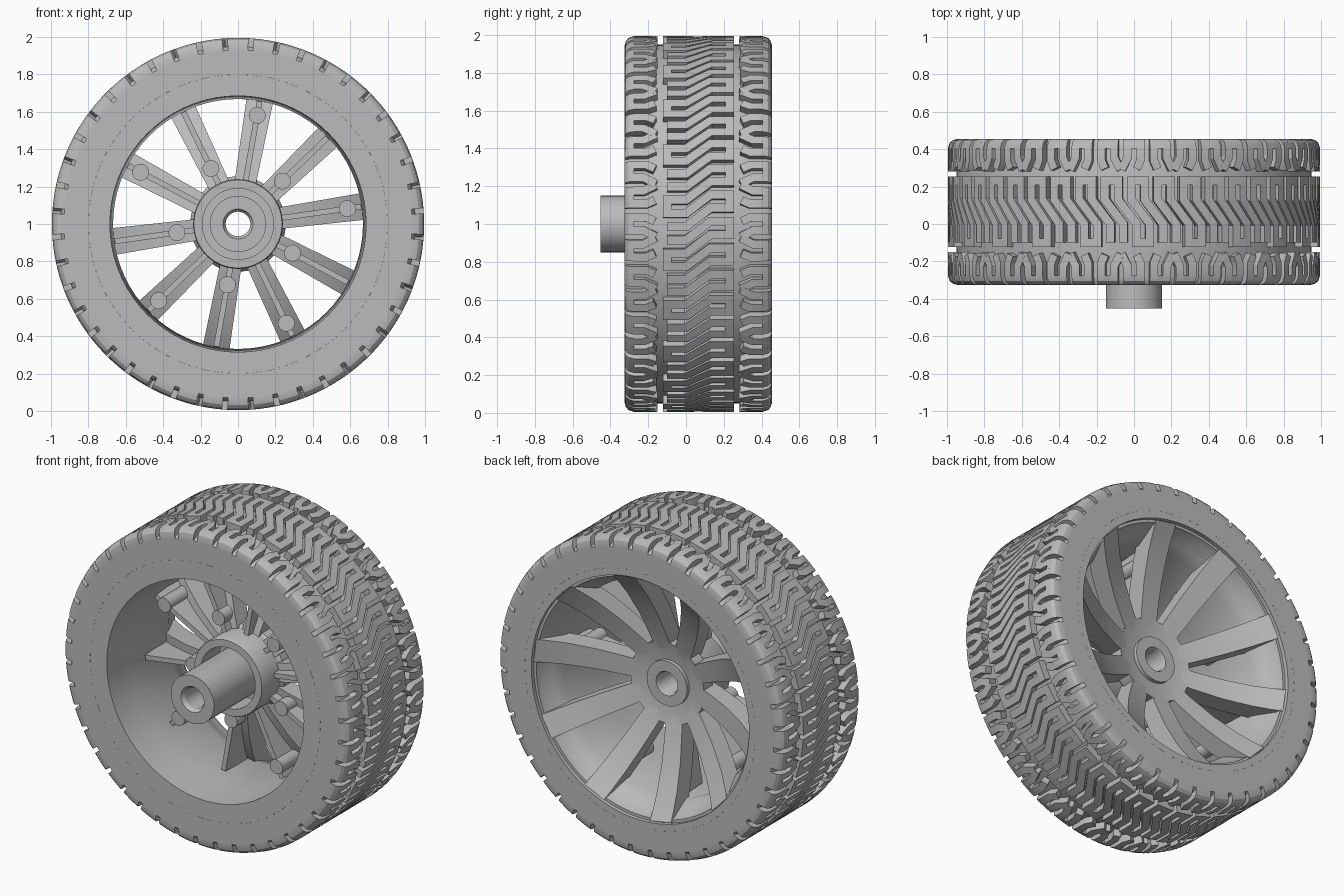
import bpy, bmesh
from math import sin, cos, pi, radians, sqrt
from mathutils import Vector

cube = bpy.data.objects.get("Cube")
if cube:
    bpy.data.objects.remove(cube)

grey = bpy.data.materials.new("matte grey")
grey.use_nodes = True
grey.diffuse_color = (0.5, 0.5, 0.5, 1)
grey.node_tree.nodes["Principled BSDF"].inputs["Base Color"].default_value = (0.5, 0.5, 0.5, 1)

FRONT, BACK, R = -0.325, 0.455, 0.995   # tyre side planes and tread radius
MOTIFS = 22
PITCH = 2 * pi / MOTIFS


def place(r, u, y):
    """Wheel coordinates: radius, angle from the top, axial position."""
    return Vector((r * sin(u), y, 1 + r * cos(u)))


def finish(name, bm, smooth=None):
    bmesh.ops.recalc_face_normals(bm, faces=bm.faces)
    me = bpy.data.meshes.new(name)
    bm.to_mesh(me)
    bm.free()
    me.materials.append(grey)
    ob = bpy.data.objects.new(name, me)
    bpy.context.collection.objects.link(ob)
    if smooth:
        bpy.ops.object.select_all(action='DESELECT')
        ob.select_set(True)
        bpy.context.view_layer.objects.active = ob
        bpy.ops.object.shade_smooth_by_angle(angle=radians(smooth))


def ring(name, profile, segs=72):
    """Closed (radius, y) profile turned around the axle."""
    bm = bmesh.new()
    loops = [[bm.verts.new(place(r, 2 * pi * i / segs, y)) for r, y in profile]
             for i in range(segs)]
    n = len(profile)
    for i in range(segs):
        a, b = loops[i], loops[(i + 1) % segs]
        for j in range(n):
            k = (j + 1) % n
            bm.faces.new((a[j], a[k], b[k], b[j]))
    finish(name, bm, 32)


def tread_radius(y):
    """Tread surface, rounded off at both shoulders."""
    d, c = max(0, min(y - FRONT, BACK - y)), 0.05
    return R if d > c else R - c + sqrt(c * c - (c - d) ** 2)


def lug(bm, path, half, turn):
    """Raised bar of constant width along a mitred (y, angle) path."""
    pts = [Vector(p) for p in path]
    rows = []
    for i, p in enumerate(pts):
        dirs = []
        if i > 0:
            dirs.append((p - pts[i - 1]).normalized())
        if i < len(pts) - 1:
            dirs.append((pts[i + 1] - p).normalized())
        normals = [Vector((-d.y, d.x)) for d in dirs]
        m = sum(normals, Vector((0, 0))).normalized()
        m *= half / m.dot(normals[0])
        row = []
        for q in (p + m, p - m):
            row += [bm.verts.new(place(tread_radius(q.x), q.y + turn, q.x)),
                    bm.verts.new(place(0.925, q.y + turn, q.x))]
        rows.append(row)
    for a, b in zip(rows, rows[1:]):
        for j, k in ((0, 2), (2, 3), (3, 1), (1, 0)):
            bm.faces.new((a[j], a[k], b[k], b[j]))
    for e in (rows[0], rows[-1]):
        bm.faces.new((e[0], e[2], e[3], e[1]))


# tyre body
ring("tyre_body", [(0.80, FRONT), (0.93, FRONT), (0.94, FRONT + 0.01), (0.95, FRONT + 0.04),
                   (0.95, BACK - 0.04), (0.94, BACK - 0.01), (0.93, BACK), (0.80, BACK)], 110)

# centre tread: winding bars stepped sideways
bm = bmesh.new()
step = PITCH / 4
bar = [(-0.1, 0.05), (0.0, 0.05), (0.13, -0.05), (0.232, -0.05)]
snake = []
for k in range(4):
    row = [(y, u + (k - 1.5) * step) for y, u in bar]
    snake += row[::-1] if k % 2 else row
for i in range(MOTIFS):
    lug(bm, snake, 0.023, i * PITCH)
finish("centre_tread", bm)

# shoulder tread: forked blocks, closed at the outer edge, with bent arms meeting in pairs
ROUND = [0, 0.006, 0.02, 0.05]
for name, edge, side in (("front_shoulder_tread", FRONT, 1), ("back_shoulder_tread", BACK, -1)):
    bm = bmesh.new()
    for i in range(MOTIFS * 2):
        flip = 1 if i % 2 else -1
        long_arm = [(d, 0.035) for d in ROUND] + [(0.1, 0.035), (0.165, 0.068)]
        short_arm = [(d, -0.035) for d in ROUND] + [(0.115, -0.035), (0.16, -0.015)]
        web = [(d, 0) for d in ROUND]
        for path, half in ((long_arm, 0.022), (short_arm, 0.022), (web, 0.0135)):
            lug(bm, [(edge + side * d, u * flip) for d, u in path], half, i * PITCH / 2)
    finish(name, bm, 25)

# rim barrel, flaring at the back
ring("rim_barrel", [(0.80, FRONT), (0.685, FRONT), (0.68, -0.1), (0.668, 0.26), (0.70, 0.33),
                    (0.735, 0.40), (0.74, 0.43), (0.757, 0.43), (0.757, BACK), (0.80, BACK)])

# hub
ring("axle_post", [(0.08, -0.452), (0.15, -0.452), (0.15, 0.1), (0.14, 0.16), (0.14, 0.19),
                   (0.075, 0.19), (0.066, 0.17), (0.066, -0.43)], 48)
ring("hub_collar", [(0.19, -0.1), (0.235, -0.1), (0.24, -0.09), (0.24, 0.15), (0.19, 0.15)], 48)
ring("hub_dish", [(0.13, 0.08), (0.24, 0.08), (0.255, 0.1), (0.255, 0.186), (0.21, 0.174),
                  (0.13, 0.165)], 60)

# spokes with a central rib and a peg
BACK_LINE = [(0.2, 0.172), (0.285, 0.195), (0.45, 0.258), (0.6, 0.335), (0.69, 0.395), (0.75, 0.44)]


def prism(bm, profile, width, turn):
    """(radius, y) profile given thickness across the spoke by width(radius)."""
    axis, across = place(1, turn, 0) - place(0, 0, 0), Vector((cos(turn), 0, -sin(turn)))
    sides = []
    for s in (-0.5, 0.5):
        sides.append([bm.verts.new(place(0, 0, y) + axis * r + across * s * width(r))
                      for r, y in profile])
        bm.faces.new(sides[-1])
    for j in range(len(profile)):
        k = (j + 1) % len(profile)
        bm.faces.new((sides[0][j], sides[0][k], sides[1][k], sides[1][j]))


spokes, ribs, pegs = bmesh.new(), bmesh.new(), bmesh.new()
for i in range(10):
    turn = radians(10 + 36 * i)
    front_line = [(r, y - 0.10 - 0.06 * r) for r, y in BACK_LINE]
    prism(spokes, BACK_LINE + front_line[::-1], lambda r: 0.1 + 0.065 * r, turn)
    prism(ribs, [(0.22, 0.02), (0.665, 0.02), (0.68, 0.3), (0.5, 0.2), (0.22, 0.1)],
          lambda r: 0.03, turn)
    reach, top = (0.59, 0.27) if i % 2 == 0 else (0.33, 0.15)
    peg = bmesh.ops.create_cone(pegs, cap_ends=True, segments=20, radius1=0.045,
                                radius2=0.045, depth=top)["verts"]
    for v in peg:
        c = v.co.copy()
        v.co = place(reach, turn, top / 2 + 0.01) + Vector((c.x, c.z, c.y))
finish("spokes", spokes, 25)
finish("spoke_ribs", ribs)
finish("spoke_pegs", pegs, 40)
